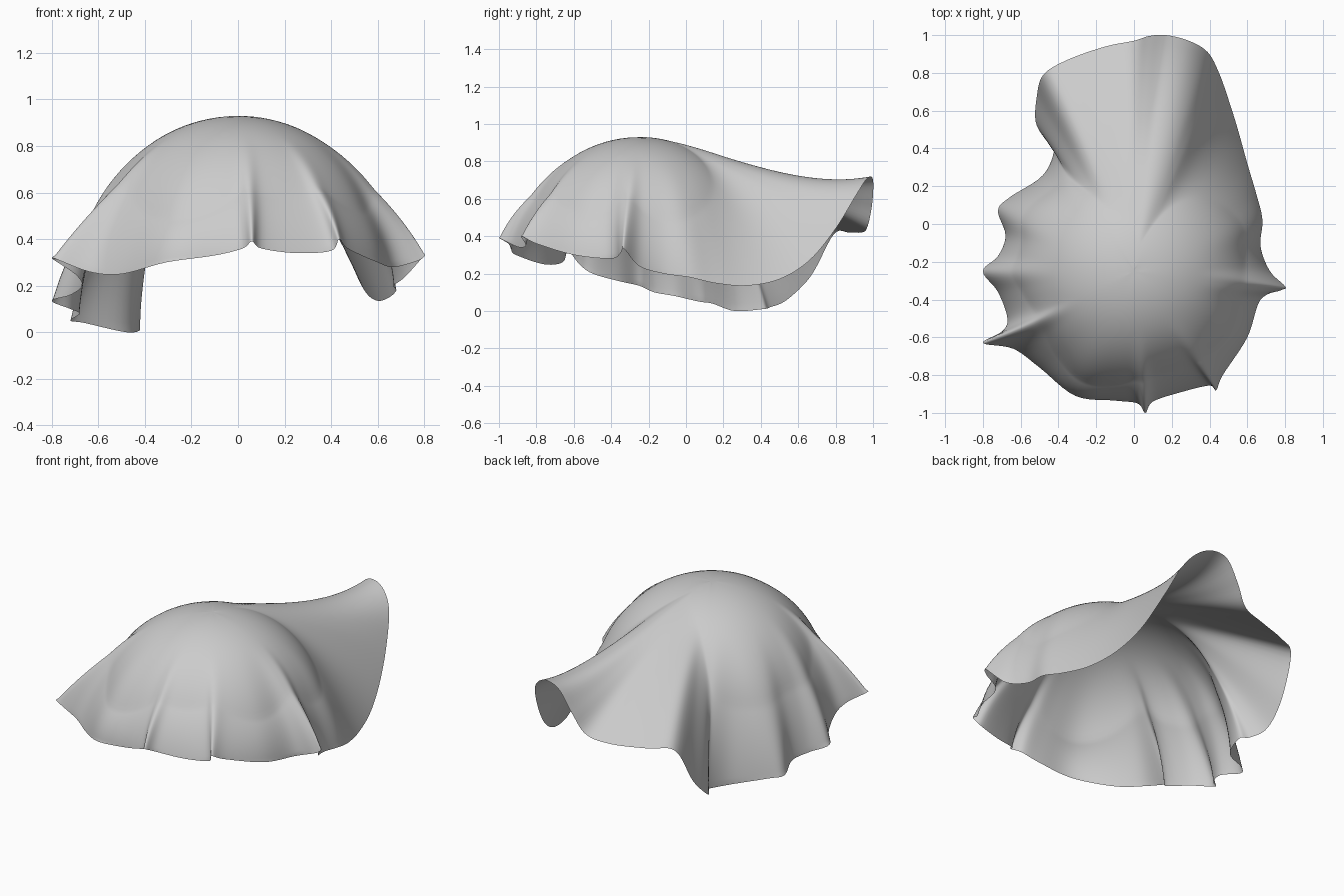
import bpy
import bmesh
from math import sin, cos, acos, atan2, hypot
from mathutils import Vector

default = bpy.data.objects.get("Cube")
if default:
    bpy.data.objects.remove(default, do_unlink=True)

# Dome that the cloth rests on, and the mesh resolution
CENTRE = Vector((0, -0.25, 0.28))
RADIUS = 0.65
ARC_STEPS, HANG_STEPS, RIM_STEPS = 20, 24, 6
UP = Vector((0, 0, 1))

# Hem of the cloth, counter-clockwise from the front pleat
HEM = [
    (.06, -1, .39), (.1, -.94, .36), (.25, -.89, .34), (.4, -.855, .35),
    (.435, -.88, .4), (.47, -.8, .36), (.6, -.6, .3), (.67, -.4, .28),
    (.78, -.35, .31), (.8, -.33, .33), (.72, -.25, .24), (.67, -.12, .2),
    (.68, .02, .18), (.65, .15, .15), (.6, .32, .135), (.55, .5, .17),
    (.5, .66, .27), (.45, .8, .44), (.39, .91, .62), (.29, .97, .71),
    (.17, 1, .7), (.08, .995, .57), (0, .97, .45), (-.15, .94, .42),
    (-.35, .87, .42), (-.48, .79, .41), (-.515, .67, .19),
    (-.52, .54, .06), (-.47, .45, .02), (-.42, .41, .01), (-.48, .26, 0),
    (-.66, .14, .04), (-.72, .07, .05), (-.68, -.06, .08),
    (-.72, -.17, .1), (-.8, -.25, .135), (-.72, -.36, .16),
    (-.67, -.5, .2), (-.7, -.57, .25), (-.8, -.63, .32),
    (-.64, -.66, .26), (-.5, -.76, .25), (-.31, -.91, .3),
    (-.1, -.935, .33), (.02, -.95, .36),
]


def smooth_loop(points, steps):
    """Closed Catmull-Rom curve through the points."""
    pts = [Vector(p) for p in points]
    out = []
    for i in range(len(pts)):
        a, b, c, d = (pts[(i + k) % len(pts)] for k in (-1, 0, 1, 2))
        for s in range(steps):
            t = s / steps
            out.append(b + (c - a) * t / 2
                       + (a - b * 2.5 + c * 2 - d / 2) * t ** 2
                       + (b * 3 - a - c * 3 + d) * t ** 3 / 2)
    return out


def averaged(loop, reach):
    """Loop with its pleats ironed out by a moving average."""
    window = range(-reach, reach + 1)
    return [sum((loop[(i + k) % len(loop)] for k in window), Vector())
            / len(window) for i in range(len(loop))]


def drape(hem_point, calm_point):
    """Strand over the dome to the calm hem; its pleat grows toward the hem."""
    offset = calm_point - CENTRE
    reach = hypot(offset.x, offset.y)
    out = Vector((offset.x / reach, offset.y / reach, 0))
    grip = min(1, RADIUS / offset.length)
    leave = atan2(reach, offset.z) - acos(grip)
    strand = []
    for i in range(1, ARC_STEPS + 1):
        angle = leave * i / ARC_STEPS
        strand.append(CENTRE + RADIUS * (out * sin(angle) + UP * cos(angle)))
    start = strand[-1]
    normal = (start - CENTRE).normalized()
    sag = max(0, calm_point.z - 0.45) * 2
    for i in range(1, HANG_STEPS + 1):
        t = i / HANG_STEPS
        strand.append(start.lerp(calm_point, t)
                      + normal * 0.06 * t * (1 - t)
                      - UP * sag * t * t * (1 - t))
    # Pleat weight follows the length travelled from the crown
    arc = RADIUS * leave
    hang = (calm_point - start).length
    for i, point in enumerate(strand, 1):
        if i <= ARC_STEPS:
            travelled = arc * i / ARC_STEPS
        else:
            travelled = arc + hang * (i - ARC_STEPS) / HANG_STEPS
        u = max(0, (travelled / (arc + hang) - 0.35) / 0.65)
        point += (hem_point - calm_point) * u ** 1.5
    return strand


# Cloth sheet built from strands around the crown
hem = smooth_loop(HEM, RIM_STEPS)
calm = averaged(averaged(hem, 10), 8)
bm = bmesh.new()
crown = bm.verts.new(CENTRE + UP * RADIUS)
strands = [[bm.verts.new(p) for p in drape(h, c)] for h, c in zip(hem, calm)]
for i, left in enumerate(strands):
    right = strands[(i + 1) % len(strands)]
    bm.faces.new((crown, left[0], right[0]))
    for k in range(len(left) - 1):
        bm.faces.new((left[k], left[k + 1], right[k + 1], right[k]))

# Soften the pleats while the hem keeps its place
inner = [v for v in bm.verts if not v.is_boundary]
for _ in range(3):
    bmesh.ops.smooth_vert(bm, verts=inner, factor=0.5,
                          use_axis_x=True, use_axis_y=True, use_axis_z=True)

mesh = bpy.data.meshes.new("draped_cloth")
bm.to_mesh(mesh)
bm.free()
cloth = bpy.data.objects.new("draped_cloth", mesh)
bpy.context.collection.objects.link(cloth)

# Plain grey fabric
grey = bpy.data.materials.new("grey_fabric")
grey.use_nodes = True
colour = (0.6, 0.6, 0.6, 1)
grey.diffuse_color = colour
grey.node_tree.nodes["Principled BSDF"].inputs["Base Color"].default_value = colour
mesh.materials.append(grey)
for face in mesh.polygons:
    face.use_smooth = True
